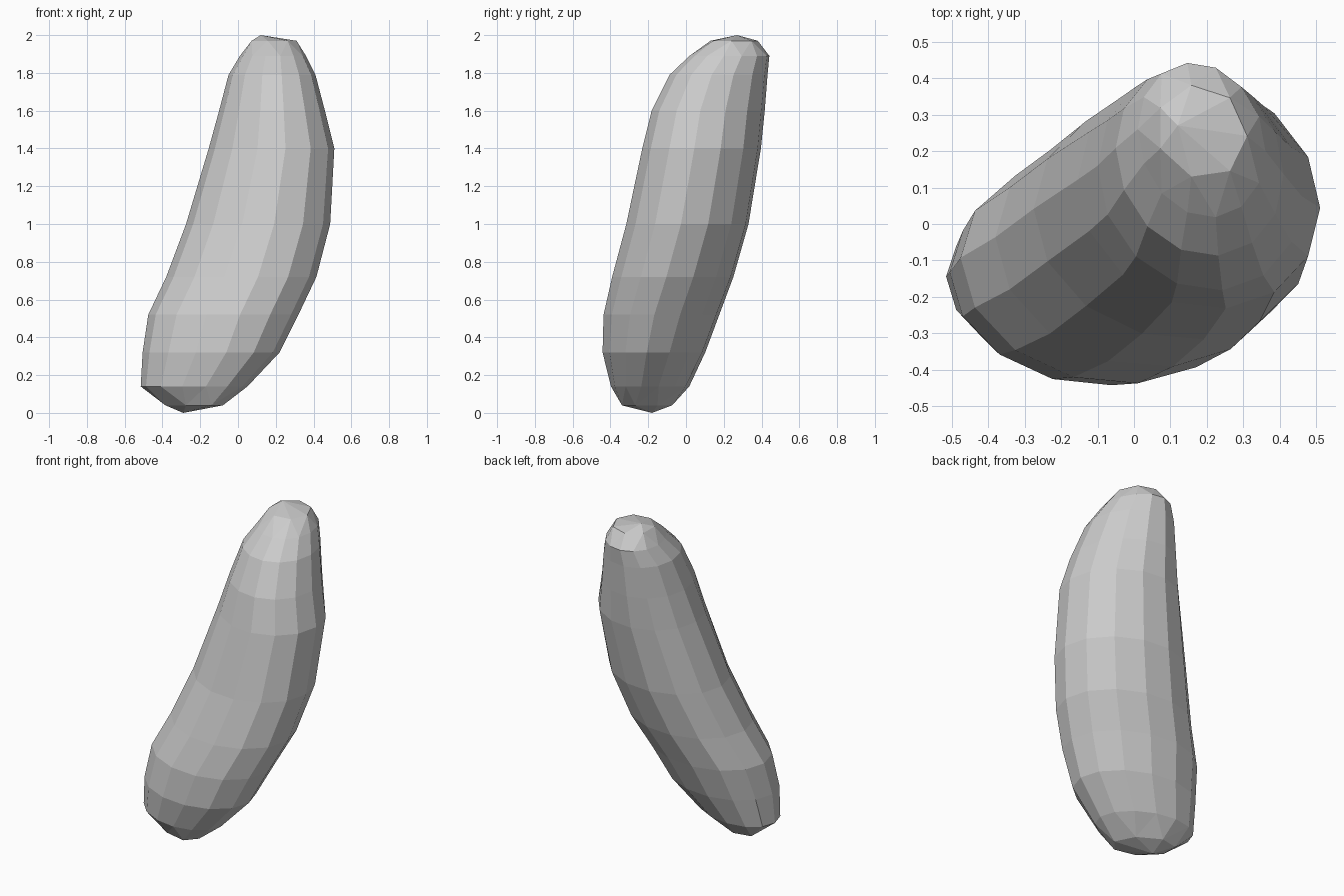
import bpy, bmesh, math

if "Cube" in bpy.data.objects:
    bpy.data.objects.remove(bpy.data.objects["Cube"])

SIDES = 14

# Cross-sections of the bent body: z, x min, x max, y min, y max, lean in degrees
SECTIONS = [
    (0.14, -0.515, 0.05, -0.395, 0.015, 103),
    (0.32, -0.505, 0.22, -0.440, 0.10, 98),
    (0.52, -0.475, 0.32, -0.435, 0.175, 97),
    (0.72, -0.38, 0.415, -0.39, 0.25, 96),
    (1.00, -0.275, 0.488, -0.315, 0.33, 96),
    (1.40, -0.155, 0.51, -0.23, 0.395, 97),
    (1.60, -0.10, 0.46, -0.18, 0.415, 98),
    (1.79, -0.05, 0.41, -0.085, 0.43, 98),
    (1.89, 0.01, 0.36, 0.02, 0.44, 98),
]
# Small end loops with half the sides, and the blunt tips
BOTTOM_END = (0.04, -0.40, -0.08, -0.34, -0.07, 118)
TOP_END = (1.97, 0.06, 0.31, 0.125, 0.38, 95)
BOTTOM_TIP = (-0.29, -0.18, 0.0)
TOP_TIP = (0.12, 0.27, 2.0)


def ring(bm, section, sides):
    """One flattened, leaning loop of vertices."""
    z, x0, x1, y0, y1, lean = section
    verts = []
    for i in range(sides):
        t = 2 * math.pi * i / sides
        x = (x0 + x1) / 2 + (x1 - x0) / 2 * math.cos(t)
        y = (y0 + y1) / 2 + (y1 - y0) / 2 * 1.01 * math.cos(t - math.radians(lean))
        verts.append(bm.verts.new((x, y, z)))
    return verts


def cap(bm, loop, section, tip):
    """Close a loop with a coarser end loop and a tip point."""
    n = SIDES // 2
    end = ring(bm, section, n)
    point = bm.verts.new(tip)
    for i in range(n):
        j = (i + 1) % n
        a, b, c = loop[2 * i], loop[2 * i + 1], loop[2 * j]
        bm.faces.new((a, b, end[i]))
        bm.faces.new((b, c, end[j]))
        bm.faces.new((b, end[j], end[i]))
        bm.faces.new((end[i], end[j], point))


# Body: loops bridged along the bend, then capped at both ends
bm = bmesh.new()
rings = [ring(bm, s, SIDES) for s in SECTIONS]
for a, b in zip(rings, rings[1:]):
    for i in range(SIDES):
        j = (i + 1) % SIDES
        bm.faces.new((a[i], a[j], b[j], b[i]))
cap(bm, rings[0], BOTTOM_END, BOTTOM_TIP)
cap(bm, rings[-1], TOP_END, TOP_TIP)
bmesh.ops.recalc_face_normals(bm, faces=bm.faces)

mesh = bpy.data.meshes.new("curved_body")
bm.to_mesh(mesh)
bm.free()
body = bpy.data.objects.new("curved_body", mesh)
bpy.context.collection.objects.link(body)
